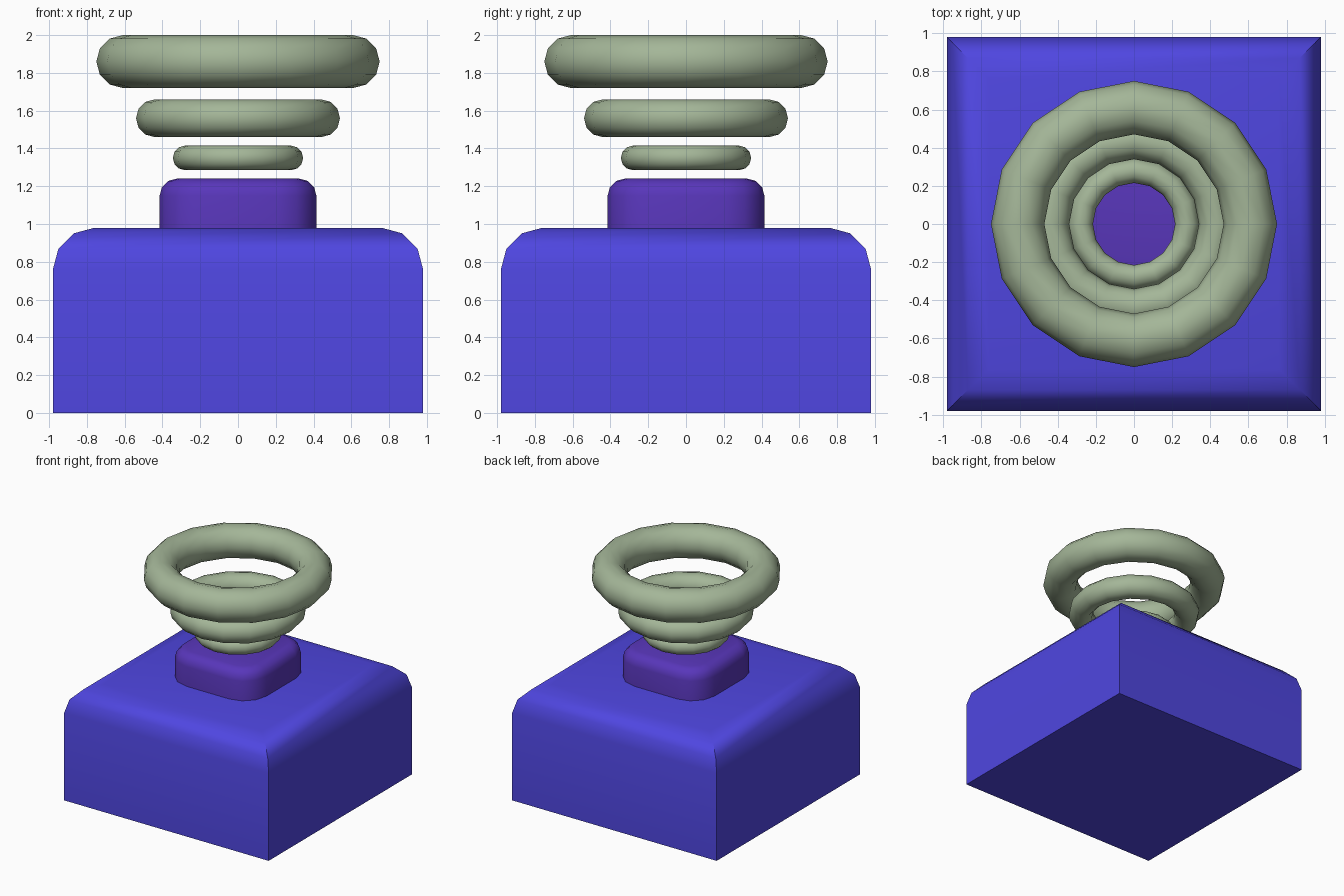
import bpy, bmesh, math

if "Cube" in bpy.data.objects:
    bpy.data.objects.remove(bpy.data.objects["Cube"])


def lin(c):
    c /= 255
    return c / 12.92 if c <= 0.04045 else ((c + 0.055) / 1.055) ** 2.4


def material(name, r, g, b):
    m = bpy.data.materials.new(name)
    m.diffuse_color = (lin(r), lin(g), lin(b), 1)
    m.use_nodes = True
    m.node_tree.nodes["Principled BSDF"].inputs["Base Color"].default_value = m.diffuse_color
    return m


blue = material("indigo_blue", 79, 70, 224)
purple = material("deep_purple", 88, 54, 186)
green = material("sage_green", 164, 182, 152)


def square(half, radius, z, seg=3):
    """Outline of a square, with rounded corners if radius > 0."""
    pts = []
    for q in range(4):
        a0 = q * math.pi / 2
        sx, sy = ((1, 1), (-1, 1), (-1, -1), (1, -1))[q]
        cx, cy = sx * (half - radius), sy * (half - radius)
        for i in range(seg + 1 if radius > 0 else 1):
            a = a0 + i * math.pi / 2 / seg
            pts.append((cx + radius * math.cos(a), cy + radius * math.sin(a), z))
    return pts


def loft(name, rings, mat):
    """Skin a stack of outlines and cap both ends."""
    bm = bmesh.new()
    loops = [[bm.verts.new(p) for p in r] for r in rings]
    n = len(loops[0])
    for a, b in zip(loops, loops[1:]):
        for i in range(n):
            j = (i + 1) % n
            bm.faces.new((a[i], a[j], b[j], b[i]))
    bm.faces.new(loops[0][::-1])
    bm.faces.new(loops[-1])
    bmesh.ops.recalc_face_normals(bm, faces=bm.faces)
    me = bpy.data.meshes.new(name)
    bm.to_mesh(me)
    bm.free()
    ob = bpy.data.objects.new(name, me)
    bpy.context.collection.objects.link(ob)
    finish(ob, name, mat)


def finish(ob, name, mat):
    ob.name = name
    ob.data.materials.append(mat)
    bpy.ops.object.select_all(action='DESELECT')
    ob.select_set(True)
    bpy.context.view_layer.objects.active = ob
    bpy.ops.object.shade_smooth_by_angle(angle=math.radians(40))


def bevel_profile(half, top, r, seg=3):
    """(half width, height) points rounding over the top edge."""
    return [(half - r + r * math.cos(i * math.pi / 2 / seg),
             top - r + r * math.sin(i * math.pi / 2 / seg)) for i in range(seg + 1)]


# Base block: sharp uprights, rounded top edges
loft("base_block",
     [square(0.98, 0, 0)] + [square(h, 0, z) for h, z in bevel_profile(0.98, 0.98, 0.22)], blue)

# Neck: rounded corners all round, sunk a little into the base
loft("neck_block",
     [square(0.415, 0.21, 0.9)]
     + [square(h, 0.21 - (0.415 - h), z) for h, z in bevel_profile(0.415, 1.24, 0.09)], purple)

# Three floating rings growing upward
for name, major, minor, z in (("small_ring", 0.28, 0.065, 1.35),
                              ("middle_ring", 0.44, 0.10, 1.56),
                              ("large_ring", 0.61, 0.14, 1.86)):
    bpy.ops.mesh.primitive_torus_add(major_segments=16, minor_segments=12,
                                     major_radius=major, minor_radius=minor,
                                     location=(0, 0, z))
    finish(bpy.context.object, name, green)
